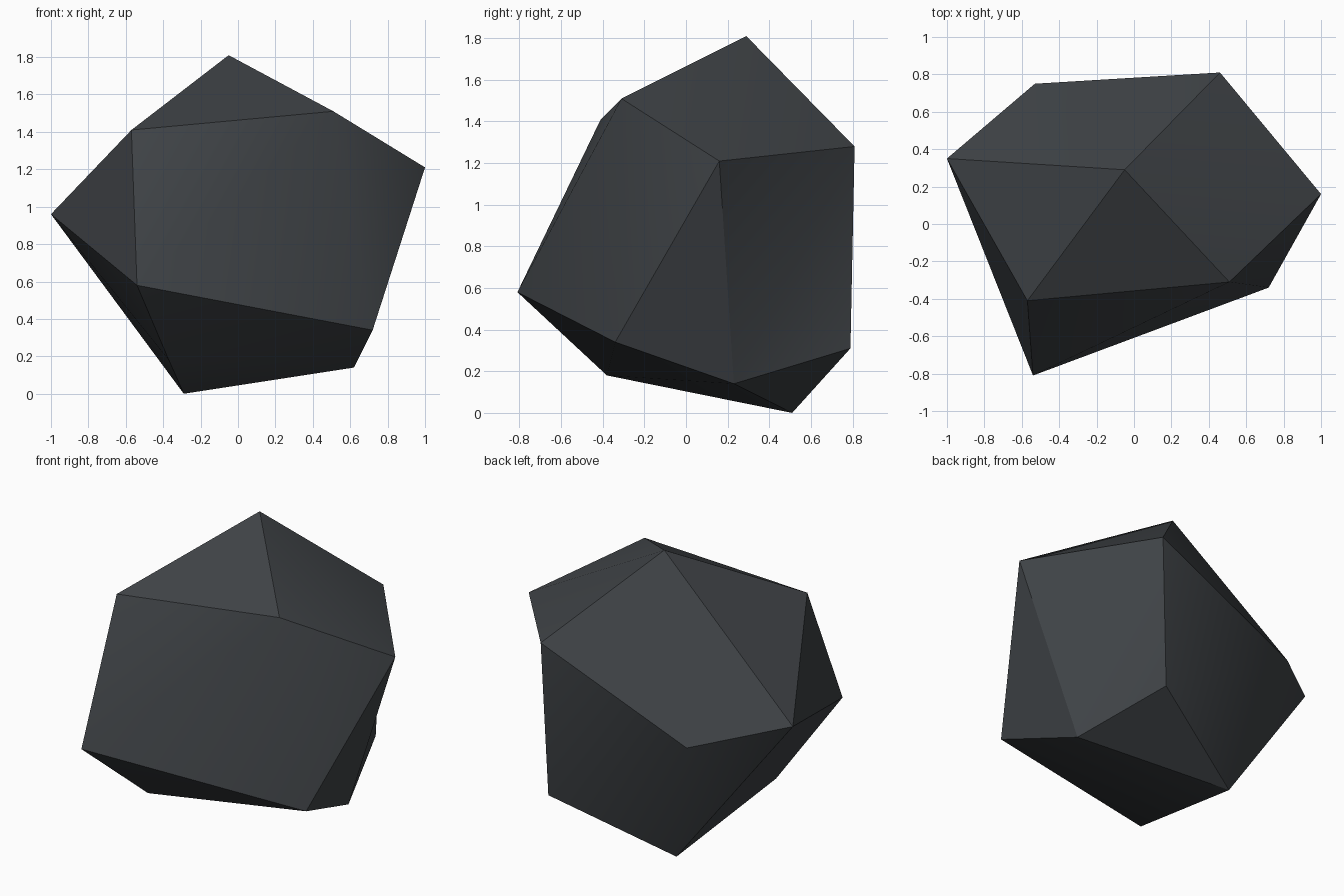
import bpy
import bmesh
from math import radians

cube = bpy.data.objects.get("Cube")
if cube:
    bpy.data.objects.remove(cube, do_unlink=True)

# Dark slate material
slate = bpy.data.materials.new("dark_slate")
slate.use_nodes = True
colour = (0.05, 0.056, 0.062, 1)
slate.diffuse_color = colour
slate.node_tree.nodes["Principled BSDF"].inputs["Base Color"].default_value = colour

# Corners of the boulder
corners = dict(
    peak=(-0.05, 0.29, 1.81),
    brow_right=(-0.57, -0.41, 1.41),
    brow_left=(0.51, -0.31, 1.51),
    side_left=(1.0, 0.16, 1.21),
    side_right=(-1.0, 0.35, 0.96),
    chin=(-0.54, -0.81, 0.58),
    hip=(0.72, -0.34, 0.34),
    back_left=(0.46, 0.81, 1.28),
    back_right=(-0.53, 0.75, 0.85),
    foot_left=(0.62, 0.23, 0.14),
    base=(-0.29, 0.51, 0.0),
    foot_front=(-0.37, -0.38, 0.18),
    foot_back=(0.42, 0.79, 0.31),
)

# Wrap the corners in a faceted hull
bm = bmesh.new()
verts = {name: bm.verts.new(co) for name, co in corners.items()}
bmesh.ops.convex_hull(bm, input=bm.verts[:])

# Turn one ridge on the left side into a shallow hollow
ridge = bm.edges.get((verts["side_left"], verts["foot_back"]))
bmesh.ops.rotate_edges(bm, edges=[ridge], use_ccw=False)
bmesh.ops.recalc_face_normals(bm, faces=bm.faces[:])

mesh = bpy.data.meshes.new("boulder")
bm.to_mesh(mesh)
bm.free()
mesh.materials.append(slate)
boulder = bpy.data.objects.new("boulder", mesh)
bpy.context.collection.objects.link(boulder)

# Soften the shallow creases, keep the others sharp
bpy.ops.object.select_all(action="DESELECT")
boulder.select_set(True)
bpy.context.view_layer.objects.active = boulder
bpy.ops.object.shade_smooth_by_angle(angle=radians(30))
